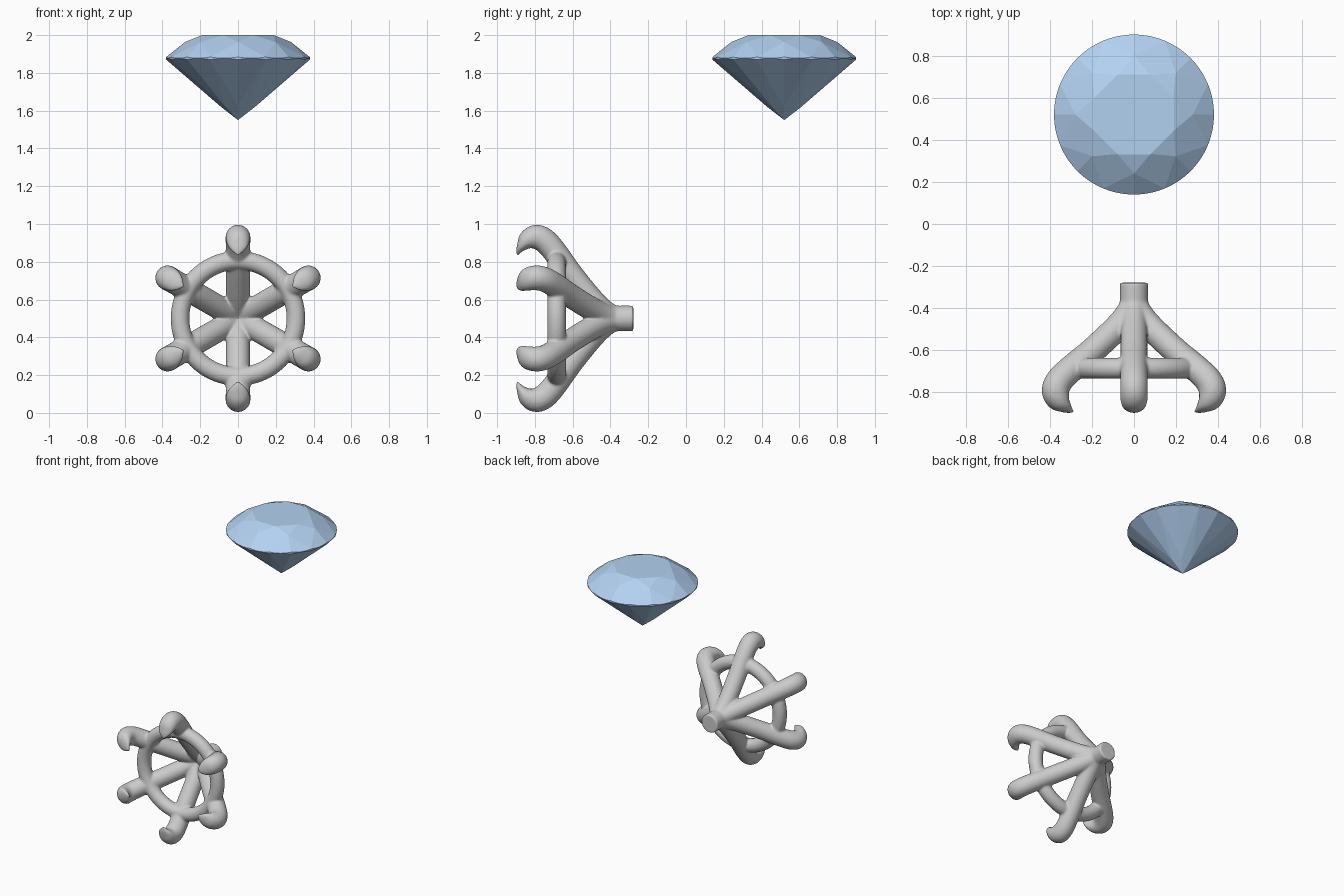
import bpy, bmesh
from math import cos, sin, pi, radians
from mathutils import Vector, Matrix

if "Cube" in bpy.data.objects:
    bpy.data.objects.remove(bpy.data.objects["Cube"])

# ---------- gem: brilliant cut, made by slicing a cylinder with facet planes ----------
CENTRE = Vector((0, 0, 1.85))
R, TOP, GIRDLE_T, GIRDLE_B, CULET = 0.38, 2.0, 1.884, 1.870, 1.55


def polar(r, deg, z):
    return Vector((r * cos(radians(deg)), r * sin(radians(deg)), z))


def facet(bm, a, b, c):
    n = (b - a).cross(c - a).normalized()
    if n.dot(a - CENTRE) < 0:
        n = -n
    geom = bm.verts[:] + bm.edges[:] + bm.faces[:]
    bmesh.ops.bisect_plane(bm, geom=geom, dist=1e-5, plane_co=a, plane_no=n, clear_outer=True)
    rim = [e for e in bm.edges if e.is_boundary]
    if rim:
        bmesh.ops.holes_fill(bm, edges=rim, sides=0)


bm = bmesh.new()
bmesh.ops.create_cone(bm, cap_ends=True, segments=128, radius1=R, radius2=R, depth=TOP - CULET,
                      matrix=Matrix.Translation((0, 0, (TOP + CULET) / 2)))
table_r, star_r, star_z = 0.205, 0.28, 1.964
culet = Vector((0, 0, CULET))
slope = (GIRDLE_B - CULET) / R
low_r = 0.09
low_z = CULET + slope * low_r * cos(pi / 8)
for k in range(8):
    a = 45 * k
    m = a + 22.5
    # crown kites and pavilion mains
    facet(bm, polar(R, m, GIRDLE_T), polar(star_r, a, star_z), polar(star_r, a + 45, star_z))
    side = Vector((-sin(radians(m)), cos(radians(m)), 0))
    facet(bm, culet, polar(R, m, GIRDLE_B), culet + side)
    # star facets
    facet(bm, polar(table_r, a - 22.5, TOP), polar(table_r, m, TOP), polar(star_r, a, star_z))
    # upper and lower halves
    for s in (-22.5, 22.5):
        facet(bm, polar(star_r, a, star_z), polar(R, a, GIRDLE_T), polar(R, a + s, GIRDLE_T))
        facet(bm, polar(low_r, a, low_z), polar(R, a, GIRDLE_B), polar(R, a + s, GIRDLE_B))
bmesh.ops.remove_doubles(bm, verts=bm.verts[:], dist=0.0004)
bmesh.ops.recalc_face_normals(bm, faces=bm.faces[:])
me = bpy.data.meshes.new("gem")
bm.to_mesh(me)
bm.free()
gem = bpy.data.objects.new("gem", me)
gem.location = (0, 0.52, 0)
bpy.context.collection.objects.link(gem)
mat = bpy.data.materials.new("pale_blue")
mat.diffuse_color = (0.45, 0.64, 0.88, 1)
mat.use_nodes = True
mat.node_tree.nodes["Principled BSDF"].inputs["Base Color"].default_value = mat.diffuse_color
me.materials.append(mat)

# ---------- setting: six hooked prongs, a ring and a stem, fused together ----------
# prong profile: distance from axis, y, in-plane half thickness, half width
PRONG = [(0, -0.30, .05, .05), (0.012, -0.39, .06, .06), (0.075, -0.475, .063, .063),
         (0.225, -0.600, .063, .064), (0.350, -0.692, .065, .065), (0.412, -0.748, .066, .066),
         (0.430, -0.795, .066, .066), (0.415, -0.838, .054, .064), (0.385, -0.867, .031, .054),
         (0.358, -0.884, .015, .035), (0.333, -0.892, .004, .007)]


def smooth_path(pts, steps=6):
    p = [Vector(q) for q in pts]
    p = [2 * p[0] - p[1]] + p + [2 * p[-1] - p[-2]]
    out = []
    for i in range(1, len(p) - 2):
        a, b, c, d = p[i - 1:i + 3]
        for j in range(steps):
            t = j / steps
            out.append(0.5 * (2 * b + (c - a) * t + (2 * a - 5 * b + 4 * c - d) * t * t
                              + (3 * b - a - 3 * c + d) * t ** 3))
    return out + [p[-2]]


def add_prong(bm, angle, sides=20):
    path = smooth_path(PRONG)
    out = Vector((cos(angle), 0, sin(angle)))
    across = Vector((-sin(angle), 0, cos(angle)))
    fwd = Vector((0, 1, 0))
    loops = []
    for i, q in enumerate(path):
        d = path[min(i + 1, len(path) - 1)] - path[max(i - 1, 0)]
        n = (out * -d[1] + fwd * d[0]).normalized()
        c = out * q[0] + fwd * q[1]
        loops.append([bm.verts.new(c + n * q[2] * cos(2 * pi * j / sides)
                                   + across * q[3] * sin(2 * pi * j / sides)) for j in range(sides)])
    for a, b in zip(loops, loops[1:]):
        for j in range(sides):
            k = (j + 1) % sides
            bm.faces.new((a[j], a[k], b[k], b[j]))
    bm.faces.new(loops[0][::-1])
    bm.faces.new(loops[-1])


bm = bmesh.new()
for k in range(6):
    add_prong(bm, pi / 2 + k * pi / 3)
# stem
bmesh.ops.create_cone(bm, cap_ends=True, segments=32, radius1=0.068, radius2=0.068, depth=0.12,
                      matrix=Matrix.Translation((0, -0.339, 0)) @ Matrix.Rotation(pi / 2, 4, 'X'))
# ring
N, M = 72, 16
grid = [[bm.verts.new(((0.307 + 0.05 * cos(2 * pi * j / M)) * cos(2 * pi * i / N),
                       -0.685 + 0.05 * sin(2 * pi * j / M),
                       (0.307 + 0.05 * cos(2 * pi * j / M)) * sin(2 * pi * i / N)))
         for j in range(M)] for i in range(N)]
for i in range(N):
    for j in range(M):
        a, b = grid[i], grid[(i + 1) % N]
        bm.faces.new((a[j], b[j], b[(j + 1) % M], a[(j + 1) % M]))
bmesh.ops.recalc_face_normals(bm, faces=bm.faces[:])
me = bpy.data.meshes.new("prong_setting")
bm.to_mesh(me)
bm.free()
setting = bpy.data.objects.new("prong_setting", me)
setting.location = (0, 0, 0.5)
bpy.context.collection.objects.link(setting)
rem = setting.modifiers.new("fuse", 'REMESH')
rem.mode = 'VOXEL'
rem.voxel_size = 0.007
rem.use_smooth_shade = True
sm = setting.modifiers.new("blend", 'SMOOTH')
sm.factor = 0.5
sm.iterations = 8
